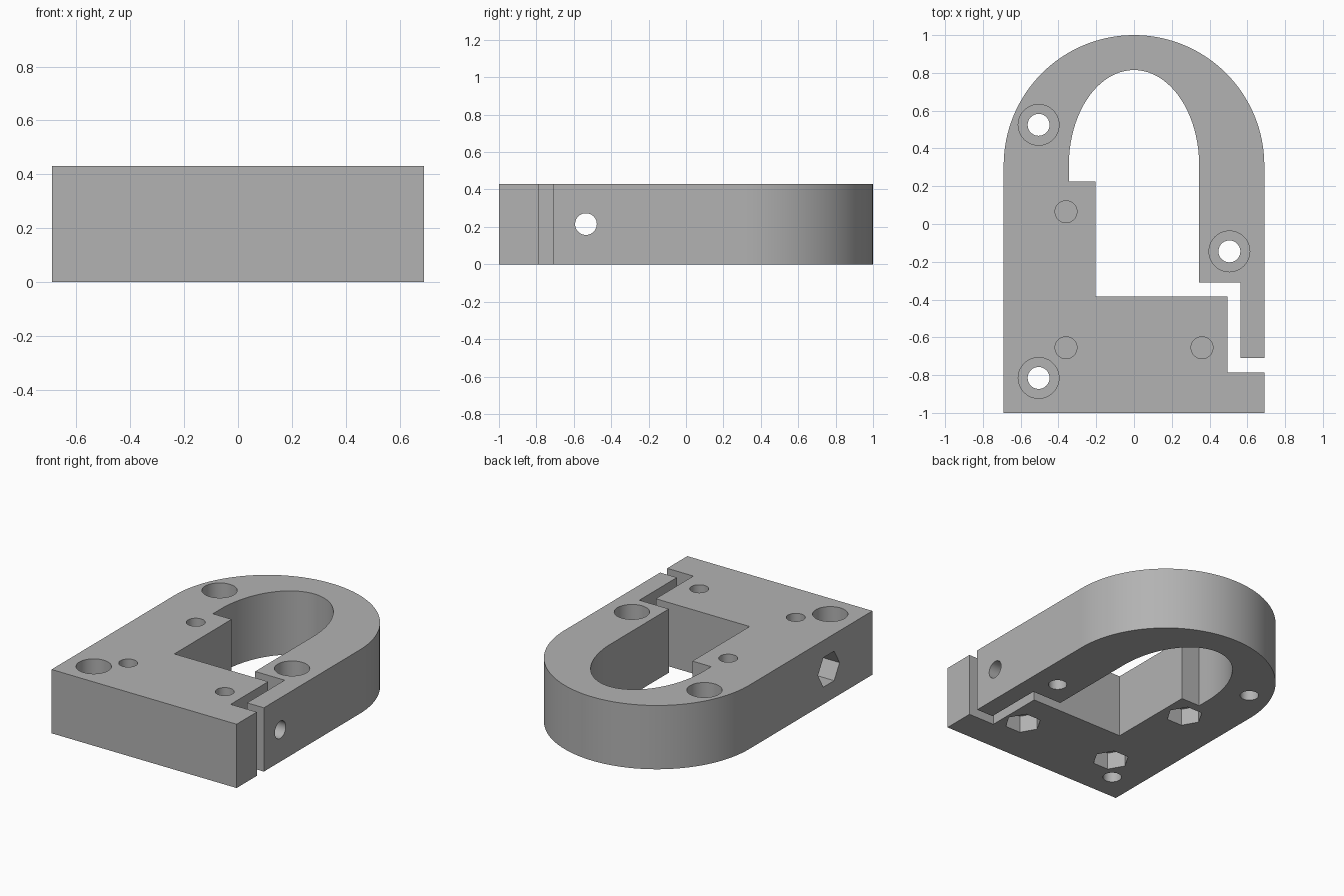
import bpy, bmesh, math
from mathutils import Matrix

if "Cube" in bpy.data.objects:
    bpy.data.objects.remove(bpy.data.objects["Cube"])

HEIGHT, HALF_W, ARC_Y = 0.43, 0.69, 0.31
HOLE_R, HEAD_R, NUT_R = 0.058, 0.108, 0.115

grey = bpy.data.materials.new("plain grey")
grey.use_nodes = True
colour = (0.448, 0.448, 0.448, 1)
grey.diffuse_color = colour
grey.node_tree.nodes["Principled BSDF"].inputs["Base Color"].default_value = colour


def arc(rx, ry, start, end, steps=64):
    """Elliptical arc centred on the start of the rounded end."""
    angles = [math.radians(start + (end - start) * i / steps) for i in range(steps + 1)]
    return [(rx * math.cos(a), ARC_Y + ry * math.sin(a)) for a in angles]


def new_object(name, bm):
    mesh = bpy.data.meshes.new(name)
    bm.to_mesh(mesh)
    bm.free()
    mesh.materials.append(grey)
    obj = bpy.data.objects.new(name, mesh)
    bpy.context.collection.objects.link(obj)
    return obj


# Clamp body: rounded outer wall, arm, inner opening and base block
profile = [(-HALF_W, -1), (HALF_W, -1), (HALF_W, -0.785), (0.495, -0.785),
           (0.495, -0.385), (-0.205, -0.385), (-0.205, 0.225), (-0.345, 0.225)]
profile += arc(0.345, 0.505, 180, 0)
profile += [(0.345, -0.31), (0.565, -0.31), (0.565, -0.71), (HALF_W, -0.71)]
profile += arc(HALF_W, HALF_W, 0, 180)
bm = bmesh.new()
face = bm.faces.new([bm.verts.new((x, y, 0)) for x, y in profile])
top = bmesh.ops.extrude_face_region(bm, geom=[face])
bmesh.ops.translate(bm, vec=(0, 0, HEIGHT),
                    verts=[v for v in top["geom"] if isinstance(v, bmesh.types.BMVert)])
bmesh.ops.recalc_face_normals(bm, faces=bm.faces)
body = new_object("clamp_body", bm)


def drill(name, radius, sides, start, end, place, turn=0):
    """Cut a round or six-sided hole running from start to end along its axis."""
    bm = bmesh.new()
    spin = Matrix.Rotation(math.radians(turn), 4, 'Z')
    shift = Matrix.Translation((0, 0, (start + end) / 2))
    bmesh.ops.create_cone(bm, cap_ends=True, segments=sides, radius1=radius,
                          radius2=radius, depth=end - start, matrix=place @ shift @ spin)
    cutter = new_object(name, bm)
    cutter.hide_render = True
    cutter.hide_viewport = True
    mod = body.modifiers.new(name, 'BOOLEAN')
    mod.operation, mod.solver, mod.object = 'DIFFERENCE', 'EXACT', cutter
    return cutter


cutters = []
# Counterbored screw holes
for x, y in [(-0.505, 0.525), (-0.505, -0.815), (0.505, -0.145)]:
    spot = Matrix.Translation((x, y, 0))
    cutters.append(drill("screw_hole", HOLE_R, 40, -0.1, 0.6, spot))
    cutters.append(drill("screw_head_recess", HEAD_R, 48, 0.215, 0.6, spot))

# Blind holes above nut pockets, with a thin web between
for x, y in [(-0.36, 0.065), (-0.36, -0.655), (0.36, -0.655)]:
    spot = Matrix.Translation((x, y, 0))
    cutters.append(drill("blind_hole", HOLE_R, 40, 0.125, 0.6, spot))
    cutters.append(drill("nut_pocket", NUT_R, 6, -0.1, 0.115, spot, 90))

# Sideways clamping hole with its nut pocket
side = Matrix.Translation((0, -0.535, 0.215)) @ Matrix.Rotation(math.pi / 2, 4, 'Y')
cutters.append(drill("clamp_hole", HOLE_R, 40, -1, 1, side))
cutters.append(drill("side_nut_pocket", NUT_R, 6, -1, -0.54, side, 0))

# Bake the cuts and tidy up the helpers
graph = bpy.context.evaluated_depsgraph_get()
cut_mesh = bpy.data.meshes.new_from_object(body.evaluated_get(graph))
body.modifiers.clear()
body.data = cut_mesh
for cutter in cutters:
    bpy.data.objects.remove(cutter)

bpy.ops.object.select_all(action='DESELECT')
body.select_set(True)
bpy.context.view_layer.objects.active = body
bpy.ops.object.shade_smooth_by_angle(angle=math.radians(30))
